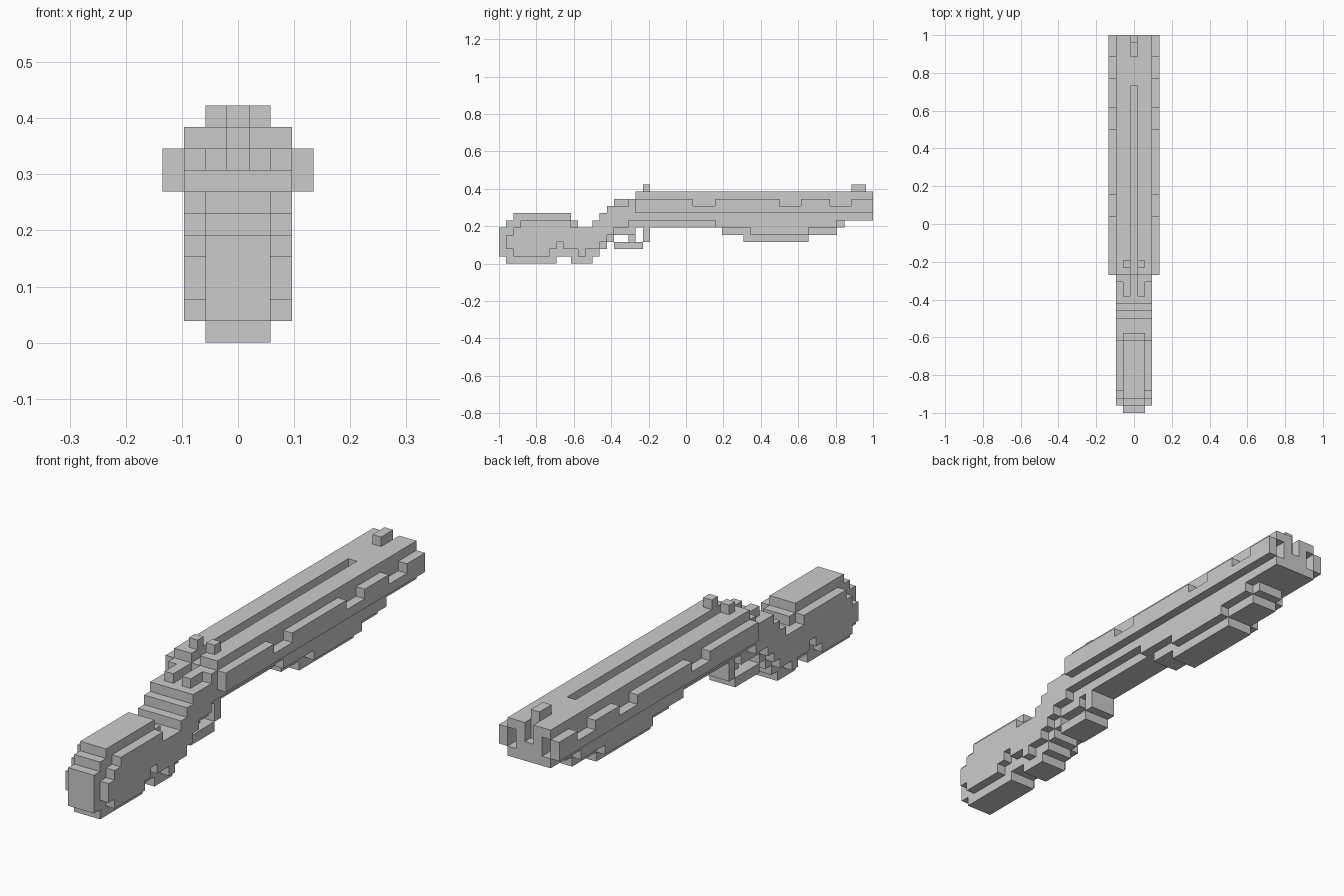
import bpy, bmesh
from mathutils import Vector

if "Cube" in bpy.data.objects:
    bpy.data.objects.remove(bpy.data.objects["Cube"])

U = 2 / 52          # one block
parts = {}


def block(w, y0, y1, z0, z1):
    """Cells of a centred box reaching w blocks either side of the middle."""
    return {(x, y, z) for x in range(-w, w + 1) for y in range(y0, y1) for z in range(z0, z1)}


def pair(x, y0, y1, z0, z1):
    """Mirrored one-block-wide strips at +x and -x."""
    return {(s * x, y, z) for s in (-1, 1) for y in range(y0, y1) for z in range(z0, z1)}


def blocks(*rows):
    return set().union(*(block(*r) for r in rows))


# Stock: narrow core with wider cheeks
parts["stock"] = blocks(
    (1, 0, 1, 1, 5), (1, 1, 2, 0, 6), (1, 2, 8, 0, 7), (1, 8, 10, 1, 7),
    (1, 10, 11, 0, 6), (1, 11, 13, 0, 5),
    (2, 1, 2, 2, 4), (2, 2, 3, 1, 5), (2, 3, 7, 1, 6), (2, 7, 8, 2, 6),
    (2, 8, 9, 3, 6), (2, 9, 10, 2, 6), (2, 10, 11, 2, 5), (2, 11, 12, 1, 5),
    (2, 12, 13, 2, 5))

# Grip: rises one block per step
grip = set()
for i in range(3):
    grip |= block(1, 13 + i, 14 + i, 1 + i, 6 + i) | block(2, 13 + i, 14 + i, 2 + i, 6 + i)
grip |= blocks((1, 16, 19, 4, 9), (2, 16, 18, 5, 8), (2, 18, 19, 6, 9))
parts["grip"] = grip - block(0, 16, 19, 8, 9)

# Trigger and guard
parts["trigger"] = block(0, 18, 19, 3, 4)
parts["trigger_guard"] = block(1, 16, 20, 2, 3) | block(1, 20, 21, 3, 5)

# Barrels: body, rib groove, muzzle notch and bores
barrels = blocks((2, 19, 52, 6, 10), (1, 19, 31, 5, 6))
barrels -= block(0, 19, 45, 9, 10) | block(0, 51, 52, 8, 10) | pair(2, 49, 52, 7, 9)
# Side rails with notches along the top
barrels |= pair(3, 19, 52, 7, 9)
for a, b in ((27, 30), (39, 42), (46, 49)):
    barrels -= pair(3, a, b, 8, 9)
parts["barrels"] = barrels

# Fore-end
parts["fore_end"] = blocks((2, 30, 47, 5, 6), (1, 47, 48, 5, 6), (1, 31, 47, 4, 5),
                           (2, 35, 43, 4, 5), (1, 34, 43, 3, 4))

# Sights
parts["rear_sight"] = pair(1, 20, 21, 10, 11)
parts["front_sight"] = block(0, 49, 51, 10, 11)

solid = set().union(*parts.values())


def skin(name, cells):
    """Outer faces of a part, skipping faces hidden by any neighbour."""
    bm = bmesh.new()
    for c in cells:
        for axis in range(3):
            for s in (-1, 1):
                n = list(c)
                n[axis] += s
                if tuple(n) in solid:
                    continue
                mid = Vector((c[0], c[1] - 25.5, c[2] + 0.5))
                d, a, b = Vector(), Vector(), Vector()
                d[axis] = s / 2
                a[(axis + 1) % 3] = 0.5
                b[(axis + 2) % 3] = 0.5 * s
                bm.faces.new([bm.verts.new((mid + d + o) * U)
                              for o in (-a - b, a - b, a + b, b - a)])
    bmesh.ops.remove_doubles(bm, verts=bm.verts, dist=U / 100)
    bmesh.ops.dissolve_limit(bm, angle_limit=0.01, verts=bm.verts, edges=bm.edges)
    mesh = bpy.data.meshes.new(name)
    bm.to_mesh(mesh)
    bm.free()
    bpy.context.collection.objects.link(bpy.data.objects.new(name, mesh))


for name, cells in parts.items():
    skin(name, cells)
